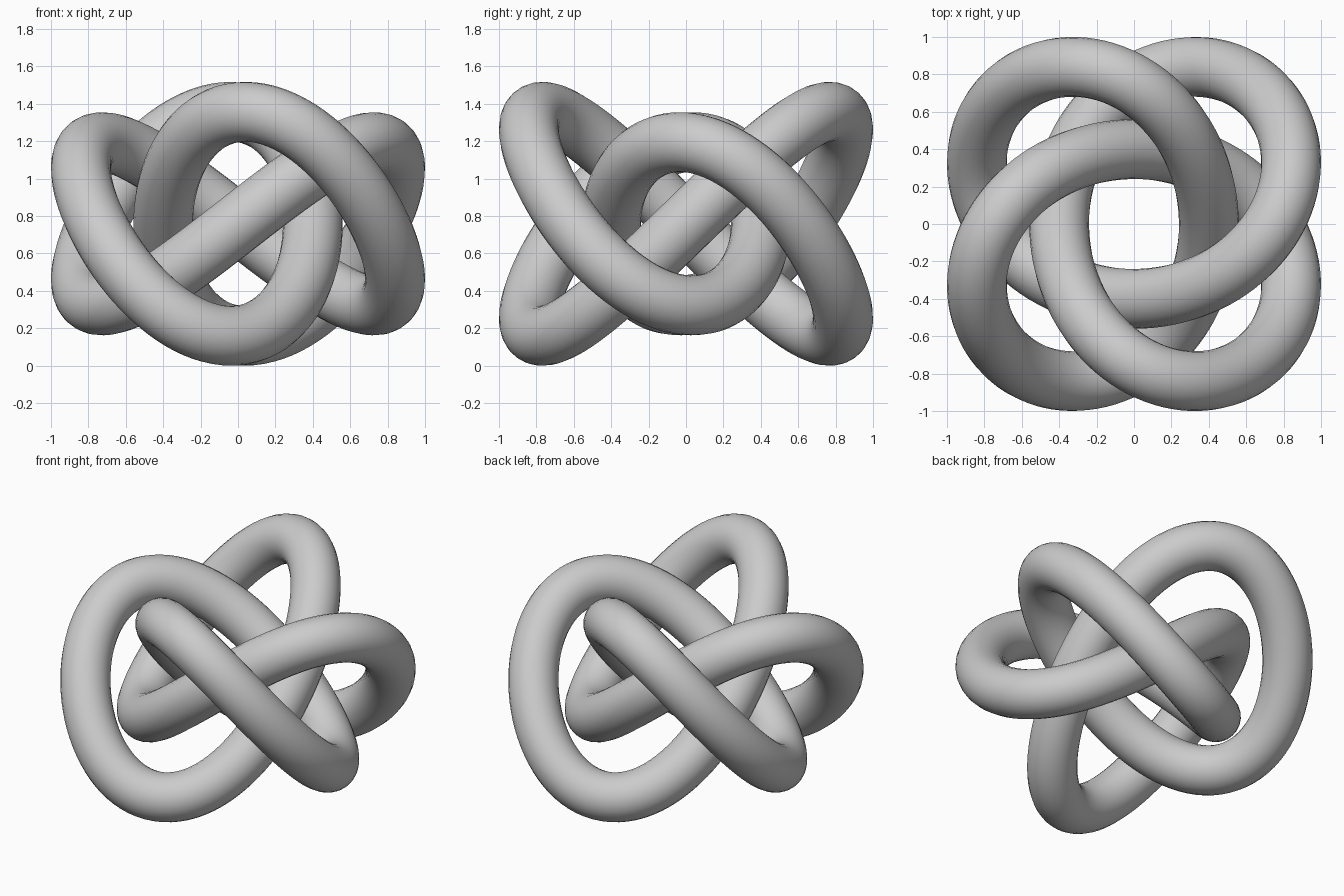
import bpy
from math import sin, cos, pi

if "Cube" in bpy.data.objects:
    bpy.data.objects.remove(bpy.data.objects["Cube"])

TUBE = 0.16          # tube radius
A, B = 0.29, 0.69    # four-lobed plan curve
H4, H2 = 0.516, 0.115  # height waves
STEPS = 320


def knot_point(t):
    q = 0.75 * pi
    return (A * cos(q + t) + B * cos(q - 3 * t),
            A * sin(q + t) + B * sin(q - 3 * t),
            H4 * sin(4 * t) + H2 * cos(2 * t) + 0.5985 + TUBE)


# Closed centre line with a round bevel
curve = bpy.data.curves.new("knot_tube", 'CURVE')
curve.dimensions = '3D'
curve.bevel_depth = TUBE
curve.bevel_resolution = 10
curve.use_fill_caps = False
spline = curve.splines.new('POLY')
spline.points.add(STEPS - 1)
for i, p in enumerate(spline.points):
    p.co = (*knot_point(2 * pi * i / STEPS), 1)
spline.use_cyclic_u = True
spline.use_smooth = True

knot = bpy.data.objects.new("knot_tube", curve)
bpy.context.collection.objects.link(knot)

# Turn into a smooth mesh
bpy.context.view_layer.objects.active = knot
knot.select_set(True)
bpy.ops.object.convert(target='MESH')
bpy.ops.object.shade_smooth()
